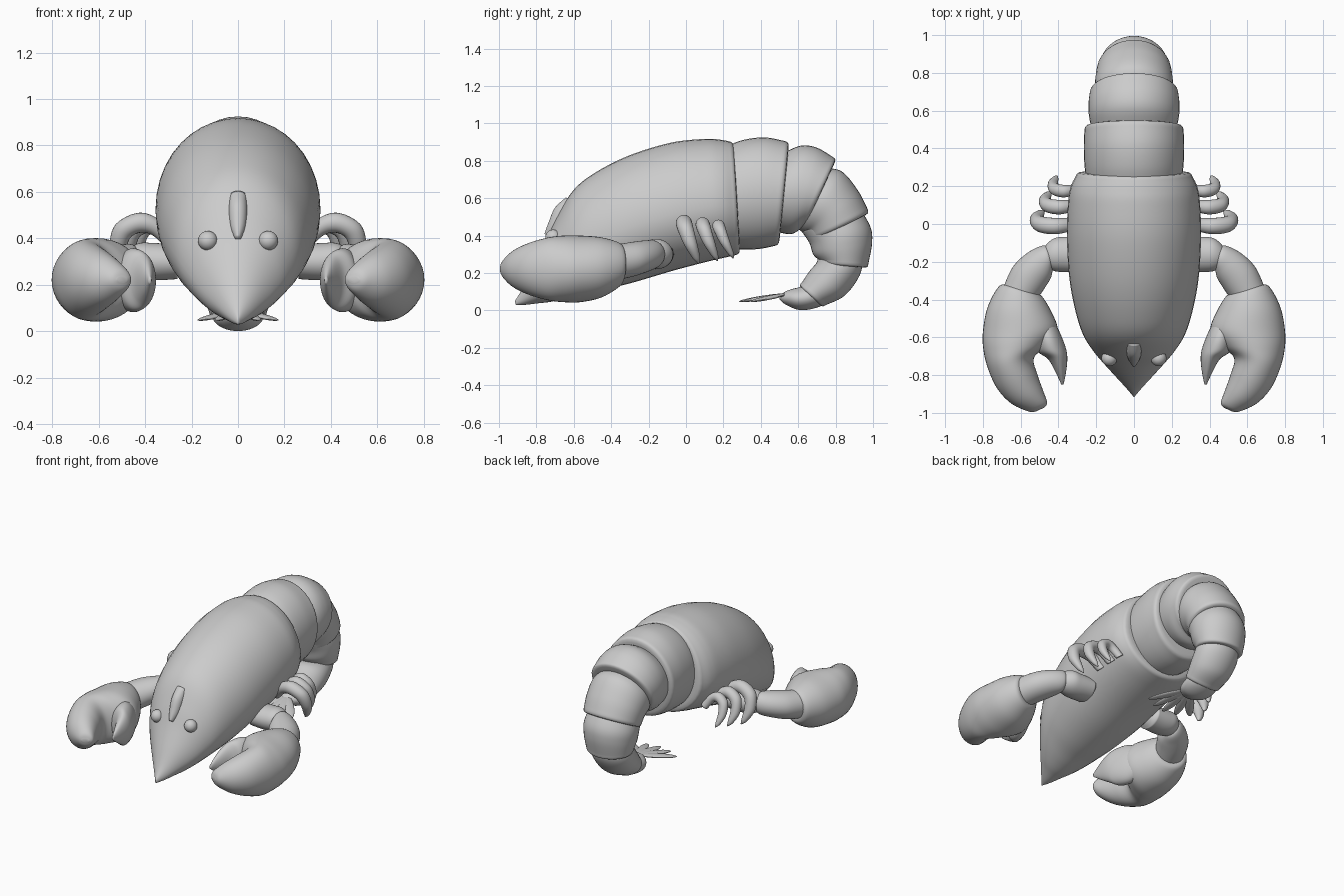
import bpy, bmesh, math
from mathutils import Vector as V, Matrix

X, Y, Z = V((1, 0, 0)), V((0, 1, 0)), V((0, 0, 1))


def spline(a, b, c, d, t):
    return 0.5 * (2 * b + (c - a) * t + (2 * a - 5 * b + 4 * c - d) * t * t
                  + (3 * b - a - 3 * c + d) * t ** 3)


def mirror(ob):
    ob.modifiers.new("mirror", 'MIRROR').use_mirror_merge = False
    return ob


def loft(name, secs, side, mid=0.5, lip=0.0, steps=6, n=40):
    """Smooth loft through oval sections (end a, end b, half width along side)."""
    pts = []
    for i in range(len(secs) - 1):
        q = [secs[max(0, min(len(secs) - 1, i + k))] for k in (-1, 0, 1, 2)]
        for s in range(steps):
            pts.append([spline(*[p[j] for p in q], s / steps) for j in range(3)])
    pts.append(list(secs[-1]))
    if lip:  # rounded rim at the final end
        d = sum(secs[-1][:2], V()) - sum(secs[-2][:2], V())
        d.normalize()
        a, b, h = secs[-1]
        c = (a + b) / 2
        for r, k in ((0.985, 0.5), (0.95, 0.85), (0.88, 1.0), (0.7, 1.02)):
            pts.append([c + (a - c) * r + d * lip * k, c + (b - c) * r + d * lip * k, h * r])
    bm = bmesh.new()
    rings = []
    for a, b, h in pts:
        c = b.lerp(a, mid)
        ring = []
        for k in range(n):
            t = math.tau * k / n
            ct = math.cos(t)
            axis = (a - c) if ct > 0 else (c - b)
            ring.append(bm.verts.new(c + axis * ct + side * max(h, 0.002) * math.sin(t)))
        rings.append(ring)
    for r, s in zip(rings, rings[1:]):
        for k in range(n):
            bm.faces.new((r[k], r[(k + 1) % n], s[(k + 1) % n], s[k]))
    bm.faces.new(rings[0])
    bm.faces.new(rings[-1])
    bmesh.ops.recalc_face_normals(bm, faces=bm.faces)
    return finish(name, bm)


def finish(name, bm):
    me = bpy.data.meshes.new(name)
    bm.to_mesh(me)
    bm.free()
    me.shade_smooth()
    ob = bpy.data.objects.new(name, me)
    bpy.context.collection.objects.link(ob)
    return ob


def ellipsoid(name, loc, size, turn=Matrix()):
    bm = bmesh.new()
    m = Matrix.Translation(loc) @ turn @ Matrix.Diagonal((*size, 1))
    bmesh.ops.create_uvsphere(bm, u_segments=24, v_segments=16, radius=1, matrix=m)
    return finish(name, bm)


def upright(rows):  # y/z section rows: outer y, z, inner y, z, half width
    return [(V((0, a, b)), V((0, c, d)), w) for a, b, c, d, w in rows]


def flat(rows):  # x/y section rows: outer x, y, inner x, y, half height, centre z
    return [(V((a, b, z)), V((c, d, z)), h) for a, b, c, d, h, z in rows]


# Carapace
loft("carapace", upright([
    (-.915, .05, -.91, .03, .004), (-.87, .125, -.86, .03, .045),
    (-.81, .25, -.79, .038, .105), (-.75, .37, -.73, .045, .16),
    (-.69, .50, -.66, .06, .215), (-.60, .645, -.58, .08, .268),
    (-.48, .74, -.46, .105, .308), (-.30, .83, -.28, .15, .342),
    (-.08, .897, -.06, .215, .355), (.10, .917, .12, .262, .349),
    (.18, .913, .21, .283, .335), (.235, .903, .27, .297, .308)]), X, mid=.44, lip=.02)

# Curled tail, one overlapping shell per row group
tail = [
    [(.20, .87, .24, .33, .25), (.30, .91, .32, .325, .262),
     (.42, .925, .40, .33, .266), (.53, .905, .475, .345, .262)],
    [(.50, .83, .46, .43, .22), (.61, .88, .53, .41, .238),
     (.70, .87, .57, .41, .241), (.785, .82, .605, .43, .234)],
    [(.72, .76, .57, .46, .19), (.83, .745, .62, .42, .206),
     (.92, .64, .645, .41, .203), (.972, .54, .655, .385, .196)],
    [(.92, .56, .62, .42, .165), (.985, .45, .66, .36, .182),
     (.995, .36, .68, .30, .177), (.975, .25, .71, .27, .162)],
    [(.95, .30, .71, .32, .13), (.93, .19, .70, .26, .148),
     (.85, .08, .66, .21, .142), (.75, .03, .62, .15, .125)],
    [(.80, .06, .66, .19, .10), (.70, .015, .63, .135, .112),
     (.61, .002, .57, .115, .10), (.535, .03, .54, .105, .065),
     (.50, .06, .505, .085, .02)]]
for i, rows in enumerate(tail):
    loft(f"tail_segment_{i + 1}", upright(rows), X, lip=.022 if i < 5 else 0)

# Tail fan
for i, ang in enumerate((-40, -20, 0, 20, 40)):
    turn = Matrix.Rotation(math.radians(ang), 4, 'Z') @ Matrix.Rotation(math.radians(9), 4, 'X')
    ellipsoid(f"tail_fin_{i + 1}", V((0, .55, .09)) + turn @ V((0, -.14, 0)),
              (.03, .13, .011), turn)

# Eyes and brow spike
mirror(ellipsoid("eye", (.13, -.71, .39), (.042, .042, .042)))
loft("brow_spike", [(V((0, -.64, .605)), V((0, -.62, .56)), .035),
                    (V((0, -.70, .55)), V((0, -.64, .48)), .04),
                    (V((0, -.735, .47)), V((0, -.68, .42)), .032),
                    (V((0, -.757, .41)), V((0, -.72, .385)), .012)], X, n=20)

# Arms
mirror(loft("shoulder", flat([
    (.26, -.065, .26, -.255, .075, .30), (.36, -.068, .36, -.255, .08, .30),
    (.42, -.075, .425, -.248, .075, .305), (.465, -.11, .47, -.22, .05, .305),
    (.485, -.155, .485, -.175, .01, .305)]), Z))
mirror(loft("forearm", flat([
    (.435, -.14, .425, -.21, .035, .30), (.475, -.113, .43, -.24, .072, .30),
    (.56, -.15, .44, -.285, .084, .29), (.64, -.225, .47, -.335, .092, .275),
    (.69, -.33, .50, -.38, .095, .26)]), Z, lip=.02))

# Claws
mirror(loft("claw", flat([
    (.665, -.325, .53, -.365, .075, .25), (.715, -.33, .49, -.38, .115, .245),
    (.775, -.44, .44, -.46, .160, .23), (.80, -.57, .405, -.56, .178, .222),
    (.798, -.66, .46, -.645, .178, .222), (.775, -.76, .53, -.71, .168, .222),
    (.725, -.87, .51, -.80, .14, .222), (.65, -.95, .48, -.885, .10, .222),
    (.56, -.992, .46, -.945, .05, .222), (.52, -.993, .475, -.972, .012, .222)]), Z))
mirror(loft("pincer", flat([
    (.56, -.52, .43, -.50, .10, .22), (.53, -.61, .39, -.58, .135, .22),
    (.51, -.675, .36, -.66, .132, .22), (.455, -.715, .353, -.715, .105, .22),
    (.415, -.785, .36, -.785, .06, .22), (.385, -.85, .373, -.85, .012, .22)]), Z))

# Walking legs, arched in the x/z plane
arch = [(-.05, -.08), (.2, .2), (.5, .30), (.8, .16), (.88, -.20), (.80, -.62), (.72, -.82)]
radii = (.75, .85, 1, 1, .85, .5, .08)
for i, (y, reach, r, low) in enumerate(((.01, .25, .043, .25), (.11, .2, .038, .26),
                                        (.195, .152, .033, .28))):
    path = [V((.295 + u * reach, y + v * -.07, .39 + v * (.26 if v > 0 else .17) * (1 - .1 * i)))
            for u, v in arch]
    secs = []
    for k, p in enumerate(path):
        d = path[min(k + 1, 6)] - path[max(k - 1, 0)]
        nrm = V((-d.z, 0, d.x)).normalized() * r * radii[k]
        secs.append((p + nrm, p - nrm, r * radii[k]))
    mirror(loft(f"leg_{i + 1}", secs, Y, n=20))
